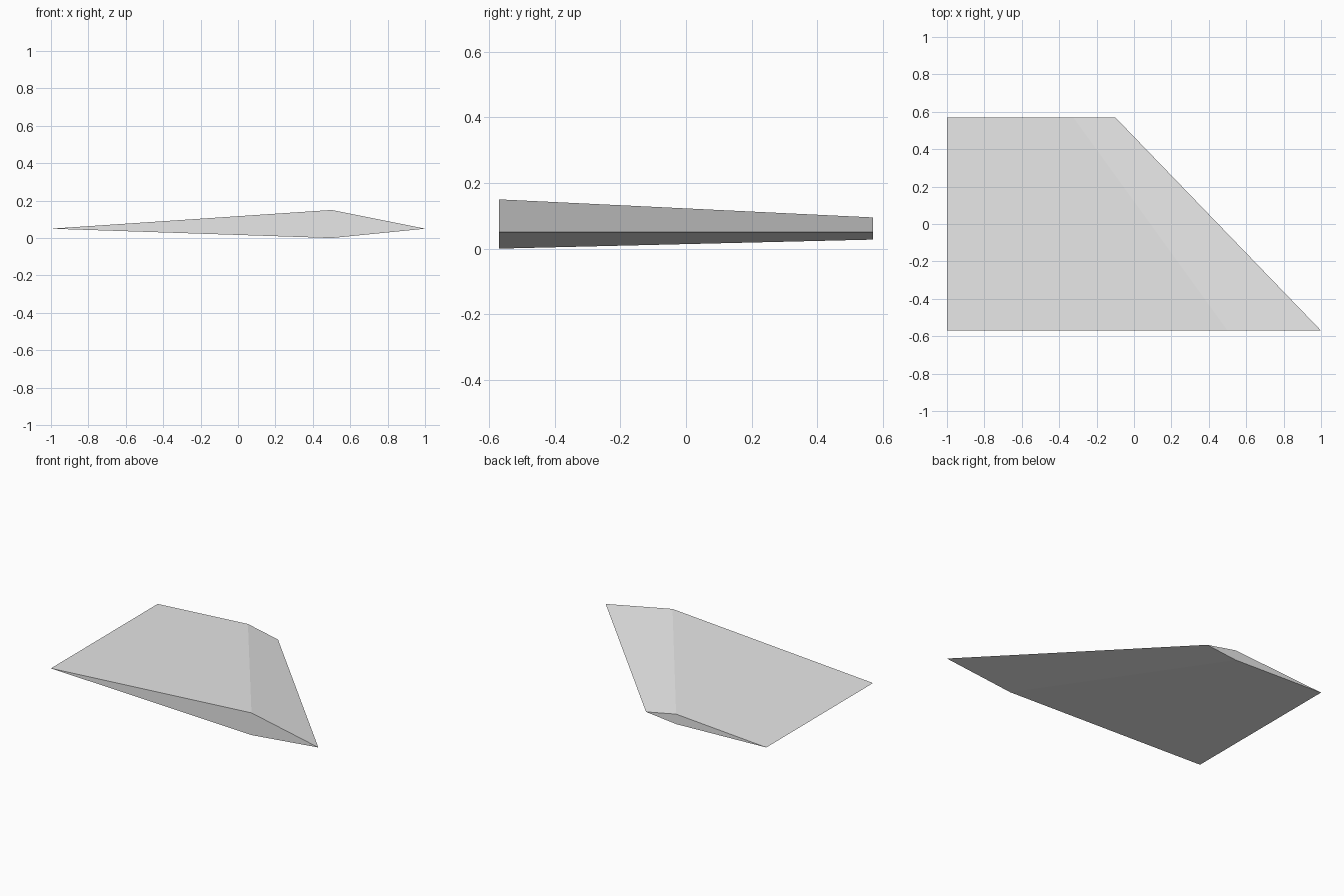
import bpy
import bmesh

cube = bpy.data.objects.get("Cube")
if cube:
    bpy.data.objects.remove(cube, do_unlink=True)

# Plain grey material
GREY = (0.8, 0.8, 0.8, 1)
mat = bpy.data.materials.new("light grey")
mat.use_nodes = True
mat.diffuse_color = GREY
mat.node_tree.nodes["Principled BSDF"].inputs["Base Color"].default_value = GREY

# Diamond section (x, z) about the straight edge, and its taper along y
EDGE_X, EDGE_Z = -1.0, 0.05
PROFILE = [(0, 0), (1.5, -0.05), (2, 0), (1.5, 0.1)]
HALF_SPAN, TIP_SCALE = 0.57, 0.45


def section(bm, y, scale):
    return [bm.verts.new((EDGE_X + x * scale, y, EDGE_Z + z * scale)) for x, z in PROFILE]


# Tapered fin: root and tip sections joined by flat sides
bm = bmesh.new()
root = section(bm, -HALF_SPAN, 1)
tip = section(bm, HALF_SPAN, TIP_SCALE)
bm.faces.new(root)
bm.faces.new(tip[::-1])
for i in range(len(root)):
    j = (i + 1) % len(root)
    bm.faces.new((root[i], tip[i], tip[j], root[j]))
bmesh.ops.recalc_face_normals(bm, faces=bm.faces)

mesh = bpy.data.meshes.new("fin")
bm.to_mesh(mesh)
bm.free()
mesh.materials.append(mat)
bpy.context.collection.objects.link(bpy.data.objects.new("fin", mesh))
